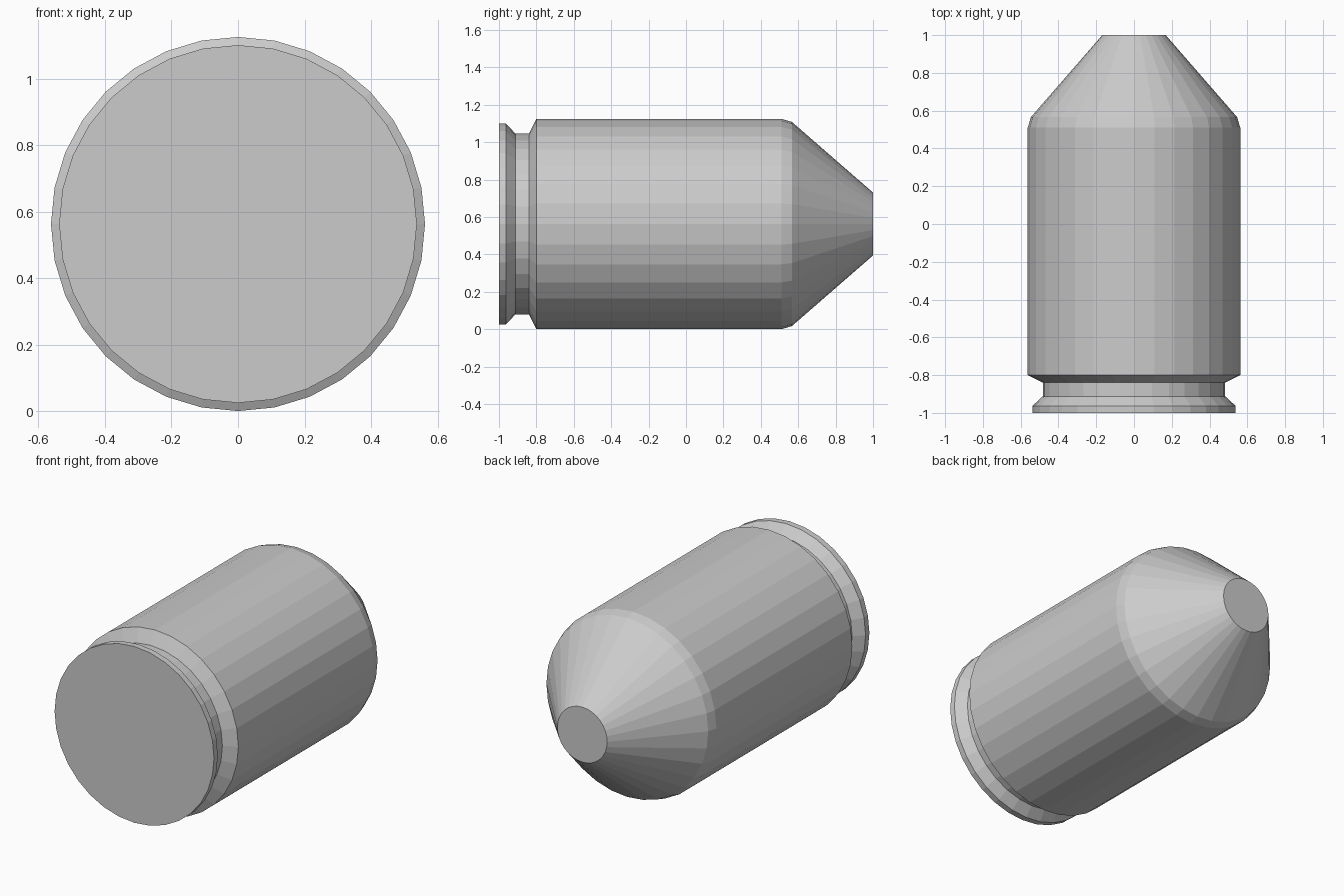
import bpy, bmesh, math

if "Cube" in bpy.data.objects:
    bpy.data.objects.remove(bpy.data.objects["Cube"])

SIDES = 32
AXIS_Z = 0.5625

# Half profile along the long axis: (y, radius)
PROFILE = [
    (-1.0, 0.538), (-0.963, 0.538),   # rim
    (-0.912, 0.483), (-0.84, 0.483),  # extractor groove
    (-0.80, 0.5625), (0.51, 0.5625),  # straight body
    (0.566, 0.546), (1.0, 0.168),     # shoulder and blunt cone
]


def lathe(name, profile, sides):
    """Revolve a profile around the y axis, with flat caps at both ends."""
    bm = bmesh.new()
    rings = []
    for y, r in profile:
        rings.append([bm.verts.new((r * math.cos(a), y, AXIS_Z + r * math.sin(a)))
                      for a in (2 * math.pi * i / sides for i in range(sides))])
    for lo, hi in zip(rings, rings[1:]):
        for i in range(sides):
            j = (i + 1) % sides
            bm.faces.new((lo[i], lo[j], hi[j], hi[i]))
    bm.faces.new(rings[0])
    bm.faces.new(rings[-1])
    bmesh.ops.recalc_face_normals(bm, faces=bm.faces)
    mesh = bpy.data.meshes.new(name)
    bm.to_mesh(mesh)
    bm.free()
    obj = bpy.data.objects.new(name, mesh)
    bpy.context.collection.objects.link(obj)
    return obj


# Cartridge: rim, groove, body and cone in one turned shell
lathe("cartridge", PROFILE, SIDES)
